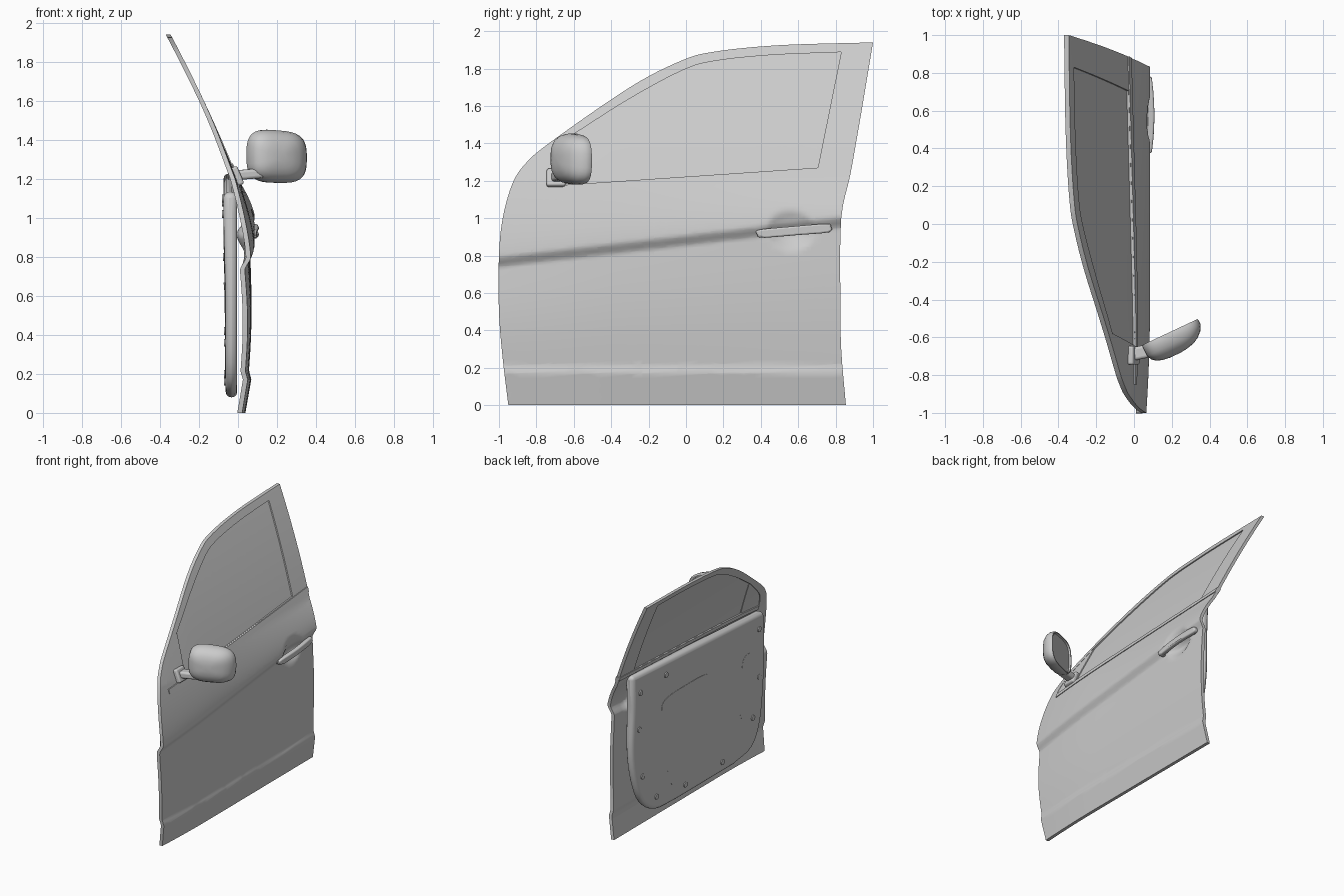
import bpy, bmesh, math
from mathutils import Vector, Matrix

if "Cube" in bpy.data.objects:
    bpy.data.objects.remove(bpy.data.objects["Cube"])


def ss(t):
    t = max(0.0, min(1.0, t))
    return t * t * (3 - 2 * t)


def curve(pts, n=6):
    """Catmull-Rom through (y, z) points."""
    p = [Vector(q) for q in pts]
    p = [2 * p[0] - p[1]] + p + [2 * p[-1] - p[-2]]
    out = []
    for i in range(1, len(p) - 2):
        a, b, c, d = p[i - 1:i + 3]
        for k in range(n):
            t = k / n
            out.append(0.5 * (2 * b + (c - a) * t + (2 * a - 5 * b + 4 * c - d) * t * t
                              + (3 * b - a - 3 * c + d) * t ** 3))
    return out + [p[-2]]


# Outer body surface: x as a function of (y, z)
def skin_x(y, z):
    zc = 0.915 + 0.115 * y                      # shoulder crease
    if z > 1.2:
        w = z - 1.2
        x = -0.40 * w - 0.09 * w * w
    elif z > zc:
        x = 0.085 * (1 - ((z - zc) / (1.2 - zc)) ** 1.4)
    else:
        x = 0.085 - 0.03 * ss((zc - z) / 0.07)
        x += 0.014 * math.sin(math.pi * max(0, min(1, (z - 0.2) / (zc - 0.27))))
        x += 0.013 * ss((0.22 - z) / 0.05) - 0.03 * max(0, 0.17 - z) / 0.17
    x -= 0.055 * max(0, -y - 0.4) ** 2
    q = ((y - 0.56) / 0.13) ** 2 + ((z - 0.935) / 0.105) ** 2   # handle cup
    if q < 1:
        x -= 0.04 * (1 - q)
    return x


def finish(name, bm, angle=35, bevel=0, segs=3):
    bmesh.ops.recalc_face_normals(bm, faces=bm.faces)
    me = bpy.data.meshes.new(name)
    bm.to_mesh(me)
    bm.free()
    ob = bpy.data.objects.new(name, me)
    bpy.context.collection.objects.link(ob)
    if bevel:
        m = ob.modifiers.new("bevel", 'BEVEL')
        m.width, m.segments, m.limit_method = bevel, segs, 'ANGLE'
        m.angle_limit = math.radians(50)
    bpy.ops.object.select_all(action='DESELECT')
    ob.select_set(True)
    bpy.context.view_layer.objects.active = ob
    bpy.ops.object.shade_smooth_by_angle(angle=math.radians(angle))
    return ob


def panel(name, loops, front, back, zs=(), ys=(), tilted=(), bevel=0):
    """Closed plate: fill yz loops, slice, then map to front and back surfaces."""
    bm = bmesh.new()
    for loop in loops:
        vs = [bm.verts.new((0, p[0], p[1])) for p in loop]
        for i, v in enumerate(vs):
            bm.edges.new((v, vs[i - 1]))
    if zs or ys or len(loops) > 1:
        bmesh.ops.triangle_fill(bm, edges=bm.edges[:], use_beauty=True, normal=(1, 0, 0))
    else:
        bm.faces.new(bm.verts[:])
    cuts = [((0, 0, z), (0, 0, 1)) for z in zs] + [((0, y, 0), (0, 1, 0)) for y in ys]
    cuts += [((0, 0, 0.915 + o), (0, -0.115, 1)) for o in tilted]
    for co, no in cuts:
        bmesh.ops.bisect_plane(bm, geom=bm.verts[:] + bm.edges[:] + bm.faces[:],
                               dist=1e-4, plane_co=co, plane_no=Vector(no).normalized())
    bmesh.ops.remove_doubles(bm, verts=bm.verts[:], dist=2e-4)
    rim = [e for e in bm.edges if len(e.link_faces) == 1]
    orig = bm.verts[:]
    vm = bmesh.ops.duplicate(bm, geom=orig + bm.edges[:] + bm.faces[:])["vert_map"]
    pairs = [(v, vm[v]) for v in orig]
    for e in rim:
        a, b = e.verts
        bm.faces.new((a, b, vm[b], vm[a]))
    for v, w in pairs:
        y, z = v.co.y, v.co.z
        v.co.x, w.co.x = front(y, z), back(y, z)
    return finish(name, bm, bevel=bevel)


def offset(d):
    return lambda y, z: skin_x(y, z) + d


def flat(d):
    return lambda y, z: d


def box(name, loc, size, rot=(0, 0, 0), bevel=0.01):
    bm = bmesh.new()
    bmesh.ops.create_cube(bm, size=1)
    bmesh.ops.scale(bm, vec=size, verts=bm.verts)
    ob = finish(name, bm, bevel=bevel, segs=4)
    ob.location, ob.rotation_euler = loc, rot
    return ob


def frange(a, b, s):
    return [a + s * i for i in range(int((b - a) / s + 1.001))]


# Door skin with window opening
outline = (curve([(-0.95, 0), (-0.98, 0.25), (-1, 0.5), (-1, 0.8), (-0.98, 1.0), (-0.93, 1.18),
                  (-0.86, 1.29), (-0.72, 1.41), (-0.3, 1.70), (-0.03, 1.84), (0.15, 1.89),
                  (0.5, 1.925), (1.0, 1.94)])
           + curve([(0.94, 1.58), (0.88, 1.24), (0.83, 1.0), (0.825, 0.6), (0.83, 0.3), (0.855, 0)], 4))
window_top = curve([(-0.6, 1.45), (-0.3, 1.64), (-0.02, 1.79), (0.15, 1.84), (0.45, 1.872), (0.83, 1.888)])
window_front = curve([(-0.85, 1.15), (-0.845, 1.2), (-0.79, 1.29), (-0.6, 1.45)], 4)
hole = window_front[:-1] + window_top + [(0.705, 1.27), (-0.62, 1.18)]
panel("door_skin", [outline, hole], offset(0), offset(-0.025),
      zs=frange(0.02, 1.92, 0.025), ys=frange(-0.95, 0.95, 0.06) + frange(0.43, 0.69, 0.02),
      tilted=frange(-0.09, 0.015, 0.015))

# Window glass, mirror corner plate, belt moulding
grid = dict(zs=frange(1.14, 1.88, 0.05), ys=frange(-0.8, 0.8, 0.1))
panel("window_glass", [[(-0.64, 1.17)] + window_top + [(0.71, 1.26)]],
      offset(-0.010), offset(-0.016), **grid)
panel("mirror_corner_plate", [window_front + [(-0.58, 1.455), (-0.645, 1.17)]],
      offset(-0.002), offset(-0.02), **grid)
panel("belt_moulding", [[(-0.85, 1.13), (0.88, 1.245), (0.888, 1.28), (-0.62, 1.18), (-0.85, 1.16)]],
      offset(0.006), offset(-0.03), **grid)

# Inner panel
inner = (curve([(0.74, 1.0), (0.745, 0.65), (0.70, 0.4), (0.61, 0.21), (0.45, 0.1), (0.2, 0.08)], 4)
         + curve([(-0.5, 0.08), (-0.72, 0.13), (-0.83, 0.32), (-0.87, 0.7), (-0.85, 1.13)], 4)
         + [(0.75, 1.23)])
inner_back = lambda y, z: -0.063 - 0.012 * ss((z - 0.5) / 0.6)
panel("inner_panel", [inner], flat(-0.004), inner_back, bevel=0.028)


# Access covers on the inner panel
def blob(cy, cz, ry, rz, n=4.0, tilt=0.0):
    out = []
    for i in range(40):
        a = math.tau * i / 40
        u = ry * math.copysign(abs(math.cos(a)) ** (2 / n), math.cos(a))
        w = rz * math.copysign(abs(math.sin(a)) ** (2 / n), math.sin(a))
        out.append((cy + u * math.cos(tilt) - w * math.sin(tilt),
                    cz + u * math.sin(tilt) + w * math.cos(tilt)))
    return out


covers = {"upper_access_cover": blob(0.1, 0.83, 0.3, 0.1),
          "lower_access_cover": curve([(0.32, 0.4), (0.27, 0.52), (0.1, 0.55), (-0.1, 0.5), (-0.32, 0.48),
                                       (-0.44, 0.36), (-0.38, 0.22), (-0.1, 0.17), (0.2, 0.19), (0.31, 0.27)]),
          "front_upper_cover": blob(-0.66, 0.78, 0.08, 0.1, 3),
          "front_lower_cover": blob(-0.66, 0.48, 0.1, 0.11, 2.3)}
for name, loop in covers.items():
    panel(name, [loop], flat(-0.05), lambda y, z: inner_back(y, z) - 0.003)

# Trim clips round the inner panel
for i, (y, z) in enumerate([(0.66, 1.08), (0.67, 0.8), (0.62, 0.42), (0.45, 0.2), (0.1, 0.16), (-0.35, 0.16),
                            (-0.72, 0.36), (-0.79, 0.65), (-0.78, 1.02), (0.35, 1.1)]):
    panel("trim_clip_%d" % (i + 1), [blob(y, z, 0.02, 0.02, 2)], flat(-0.05),
          lambda y, z: inner_back(y, z) - 0.008)

# Door handle
bar = curve([(0.385, 0.905), (0.375, 0.925), (0.40, 0.94), (0.58, 0.957), (0.75, 0.97), (0.775, 0.955),
             (0.765, 0.925), (0.60, 0.91), (0.42, 0.895)], 3)
panel("door_handle", [bar], lambda y, z: 0.108 - 0.35 * (y - 0.575) ** 2,
      lambda y, z: 0.074 - 0.35 * (y - 0.575) ** 2, bevel=0.009)
for i, y in enumerate((0.40, 0.74)):
    box("handle_mount_%d" % (i + 1), (0.07, y, 0.915 + 0.1 * (y - 0.4)), (0.05, 0.035, 0.035))

# Mirror housing: rounded rings lofted along the facing direction
centre = Vector((0.19, -0.572, 1.315))
u = Vector((0.905, 0.425, 0))
n = Vector((0.425, -0.905, 0))
bm = bmesh.new()
rings = []
N = 40
for d, s, sh in [(0.012, 0.89, 0), (0, 0.92, 0), (0, 0.98, 0), (0.01, 1, 0), (0.035, 0.995, 0), (0.065, 0.94, -0.008),
                 (0.09, 0.82, -0.015), (0.108, 0.65, -0.02), (0.118, 0.43, -0.025), (0.123, 0.2, -0.025)]:
    ring = []
    for q, w in blob(0, 0, 0.165 * s, 0.135 * s, 3.2):
        w += 0.012 * s * (q / 0.165) * (-1 if w > 0 else -0.3)
        ring.append(bm.verts.new(centre + u * (q + sh) + n * d + Vector((0, 0, w))))
    rings.append(ring)
for a, b in zip(rings, rings[1:]):
    for i in range(N):
        bm.faces.new((a[i - 1], a[i], b[i], b[i - 1]))
bm.faces.new(rings[0])
bm.faces.new(rings[-1])
finish("mirror_housing", bm, angle=40)

# Mirror foot and arm
box("mirror_foot", (-0.005, -0.695, 1.215), (0.04, 0.10, 0.10), (0, -0.4, 0), 0.012)
box("mirror_arm", (0.06, -0.675, 1.225), (0.14, 0.07, 0.05), (0, -0.08, 0.2), 0.015)
